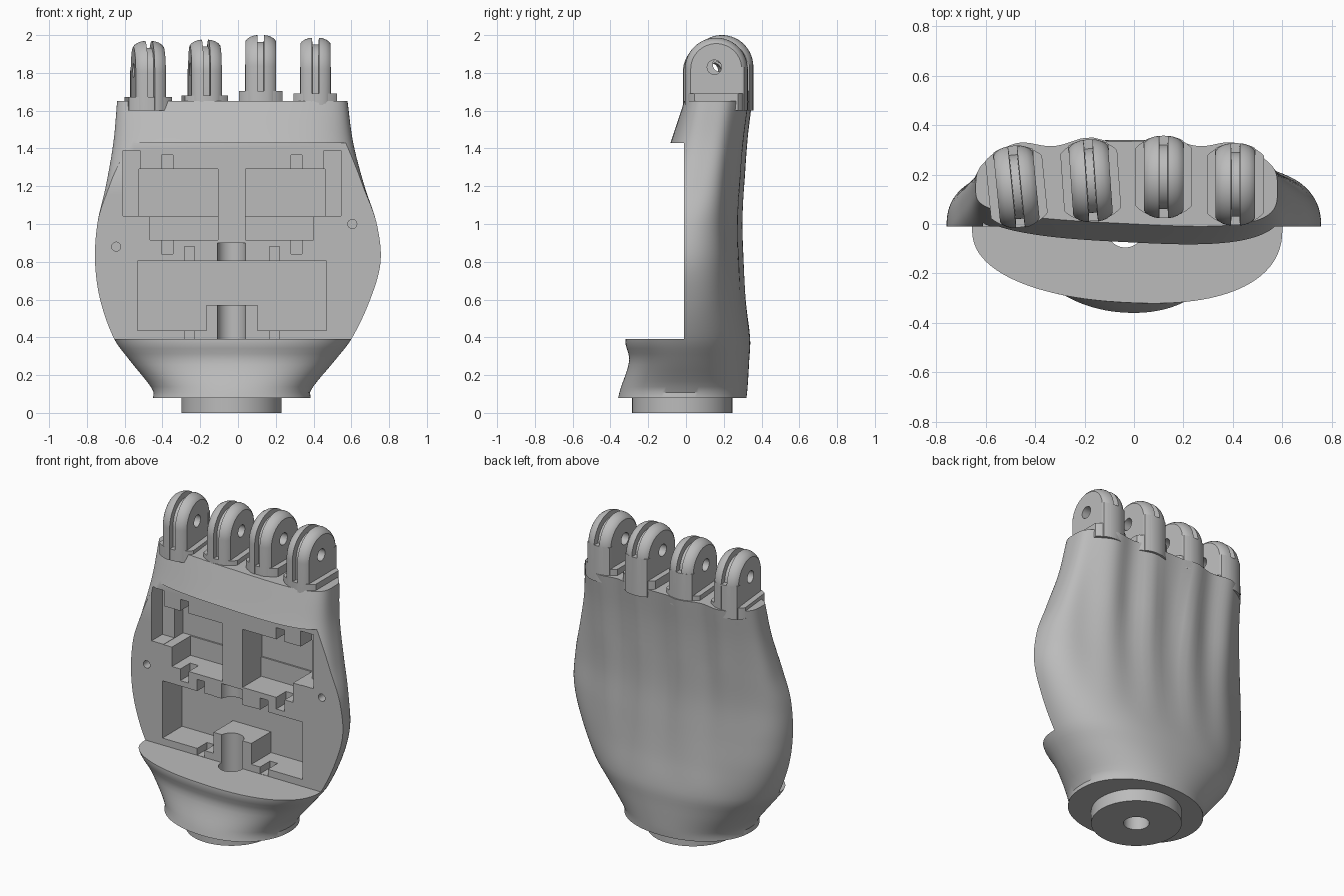
import bpy, bmesh
from math import sin, cos, pi
from mathutils import Matrix, Vector

if "Cube" in bpy.data.objects:
    bpy.data.objects.remove(bpy.data.objects["Cube"])

grey = bpy.data.materials.new("plain_grey")
grey.use_nodes = True
grey.diffuse_color = (0.5, 0.5, 0.5, 1)
grey.node_tree.nodes["Principled BSDF"].inputs["Base Color"].default_value = (0.5, 0.5, 0.5, 1)


def loft(name, rings):
    """Skin a list of equal-length point rings and cap both ends."""
    bm = bmesh.new()
    loops = [[bm.verts.new(p) for p in ring] for ring in rings]
    n = len(loops[0])
    for a, b in zip(loops, loops[1:]):
        for i in range(n):
            j = (i + 1) % n
            bm.faces.new((a[i], a[j], b[j], b[i]))
    bm.faces.new(loops[0][::-1])
    bm.faces.new(loops[-1])
    bmesh.ops.recalc_face_normals(bm, faces=bm.faces)
    mesh = bpy.data.meshes.new(name)
    bm.to_mesh(mesh)
    bm.free()
    mesh.materials.append(grey)
    ob = bpy.data.objects.new(name, mesh)
    bpy.context.collection.objects.link(ob)
    return ob


def prism(name, pts, z0, z1):
    return loft(name, [[(x, y, z) for x, y in pts] for z in (z0, z1)])


def box(x0, x1, y0, y1, z0, z1):
    return prism("cutter", [(x0, y0), (x1, y0), (x1, y1), (x0, y1)], z0, z1)


def circle(cx, cy, r, n=48):
    return [(cx + r * cos(2 * pi * i / n), cy + r * sin(2 * pi * i / n)) for i in range(n)]


def activate(ob):
    bpy.ops.object.select_all(action='DESELECT')
    bpy.context.view_layer.objects.active = ob
    ob.select_set(True)


def cut(ob, cutter):
    cutter.hide_render = True
    mod = ob.modifiers.new("cut", 'BOOLEAN')
    mod.operation, mod.solver, mod.object = 'DIFFERENCE', 'EXACT', cutter
    activate(ob)
    bpy.ops.object.modifier_apply(modifier=mod.name)
    bpy.data.objects.remove(cutter)


def smooth(ob):
    activate(ob)
    bpy.ops.object.shade_smooth_by_angle(angle=0.6)


# Palm shell sections: height, right x, left x, widest y, front y, back y, squareness
KEYS = [
    (0.08, -0.45, 0.385, -0.02, -0.36, 0.32, 2.1),
    (0.12, -0.45, 0.385, -0.02, -0.35, 0.325, 2.1),
    (0.28, -0.575, 0.515, -0.02, -0.30, 0.335, 2.2),
    (0.39, -0.655, 0.60, -0.02, -0.32, 0.34, 2.3),
    (0.60, -0.73, 0.70, -0.01, -0.25, 0.315, 2.4),
    (0.80, -0.757, 0.755, -0.01, -0.22, 0.30, 2.4),
    (1.00, -0.745, 0.735, 0.0, -0.20, 0.29, 2.5),
    (1.20, -0.70, 0.67, 0.06, -0.16, 0.295, 2.7),
    (1.43, -0.66, 0.61, 0.11, -0.075, 0.31, 3.0),
    (1.65, -0.64, 0.58, 0.14, 0.0, 0.335, 3.4),
]


def section_values(z):
    k = max(i for i in range(len(KEYS) - 1) if KEYS[i][0] <= z + 1e-6)
    a, b = KEYS[k], KEYS[k + 1]
    prev, nxt = KEYS[max(k - 1, 0)], KEYS[min(k + 2, len(KEYS) - 1)]
    h = b[0] - a[0]
    t = (z - a[0]) / h
    out = []
    for c in range(1, len(a)):
        ma = (b[c] - prev[c]) / (b[0] - prev[0]) * h
        mb = (nxt[c] - a[c]) / (nxt[0] - a[0]) * h
        out.append(a[c] * (1 + 2 * t) * (1 - t) ** 2 + ma * t * (1 - t) ** 2
                   + b[c] * t * t * (3 - 2 * t) + mb * t * t * (t - 1))
    return out


def palm_ring(z, n=120):
    x0, x1, cy, front, back, e = section_values(z)
    amp = 0.016 * min(1, max(0, (z - 0.45) / 0.8))
    ring = []
    for i in range(n):
        c, s = cos(2 * pi * (i + 0.5) / n), sin(2 * pi * (i + 0.5) / n)
        x = (x0 + x1) / 2 + (x1 - x0) / 2 * abs(c) ** (2 / e) * (1 if c > 0 else -1)
        rise = abs(s) ** (2 / e)
        if s > 0:   # back with finger ridges
            y = cy + (back - cy) * rise + amp * rise * cos(2 * pi * (x + 0.475) / 0.295)
        else:       # front, fuller towards the left
            y = cy + (front - cy) * rise - 0.05 * x * rise
        ring.append((x, y, z))
    return ring


STEPS = 54
palm = loft("palm_shell", [palm_ring(0.08 + 1.57 * i / STEPS) for i in range(STEPS + 1)])

# Flat palm recess between cuff and knuckle lip
cut(palm, box(-1, 1, -1, -0.01, 0.39, 1.43))

# Motor pockets, mirrored about the palm's centre line: x0, x1, depth, z0, z1
MID = -0.0325
POCKETS = [
    (0.0725, 0.4925, 0.19, 1.04, 1.29),
    (0.0725, 0.4325, 0.18, 0.915, 1.05),
    (0.4875, 0.5775, 0.10, 1.042, 1.39),
    (0.3125, 0.3725, 0.09, 1.28, 1.365),
    (0.3125, 0.3725, 0.09, 0.84, 0.925),
    (0.198, 0.252, 0.09, 0.795, 0.88),
    (0.198, 0.252, 0.09, 0.392, 0.445),
    (0.135, 0.50, 0.19, 0.435, 0.805),
]
for x0, x1, depth, z0, z1 in POCKETS:
    for s in (-1, 1):
        xs = sorted((MID + s * x0, MID + s * x1))
        cut(palm, box(xs[0], xs[1], -0.2, depth, z0, z1))
cut(palm, box(MID - 0.14, MID + 0.14, -0.2, 0.188, 0.57, 0.803))

# Cable channel and screw holes
cut(palm, prism("cutter", circle(-0.035, -0.02, 0.075), -0.1, 0.9))
for x, z in ((-0.645, 0.88), (0.605, 1.0)):
    drill = prism("cutter", circle(0, 0, 0.024, 20), -0.1, 0.1)
    drill.data.transform(Matrix.Translation((x, 0, z)) @ Matrix.Rotation(pi / 2, 4, 'X'))
    cut(palm, drill)
smooth(palm)

# Wrist peg
peg = prism("wrist_peg", circle(-0.035, -0.02, 0.265, 64), 0, 0.09)
cut(peg, prism("cutter", circle(-0.035, -0.02, 0.075), -0.1, 0.2))
smooth(peg)


def arch(x, r, drop, n=36):
    """Round-topped outline in the side plane, running down to its foot."""
    pts = [(x, r * cos(pi * i / n), r * sin(pi * i / n)) for i in range(n + 1)]
    return pts + [(x, -r, -drop), (x, r, -drop)]


# Knuckles: rounded tang with a tendon groove, foot and rear stop
RIM = [(0.08, 0.135), (0.072, 0.146), (0.055, 0.157), (0.035, 0.164), (0.018, 0.166), (0.016, 0.13)]
RIM = [(-x, r) for x, r in RIM] + RIM[::-1]
KNUCKLES = [(-0.475, 0.15, 1.803, 0.1), (-0.175, 0.175, 1.81, 0.07),
            (0.12, 0.19, 1.834, 0), (0.41, 0.16, 1.82, 0)]
for k, (x, y, z, turn) in enumerate(KNUCKLES, 1):
    place = Matrix.Translation((x, y, 0)) @ Matrix.Rotation(turn, 4, 'Z')
    tang = loft(f"knuckle_tang_{k}", [arch(px, r, z - 1.6) for px, r in RIM])
    drill = prism("cutter", circle(0, 0, 0.038, 32), -0.3, 0.3)
    drill.data.transform(Matrix.Translation((0, -0.01, 0.01)) @ Matrix.Rotation(pi / 2, 4, 'Y'))
    cut(tang, drill)
    tang.data.transform(place @ Matrix.Translation((0, 0, z)))
    disc = circle(0, 0, 0.164, 64)
    foot = prism(f"knuckle_foot_{k}",
                 [(max(-0.115, min(0.115, px)), py) for px, py in disc], 1.6, z - 0.13)
    stop = prism(f"knuckle_stop_{k}",
                 [(max(-0.082, min(0.082, px)), max(0.115, py)) for px, py in circle(0, 0, 0.167, 64)
                  if py > 0.11], 1.6, z + 0.01)
    for part in (foot, stop):
        part.data.transform(place)
    for part in (tang, foot, stop):
        smooth(part)
